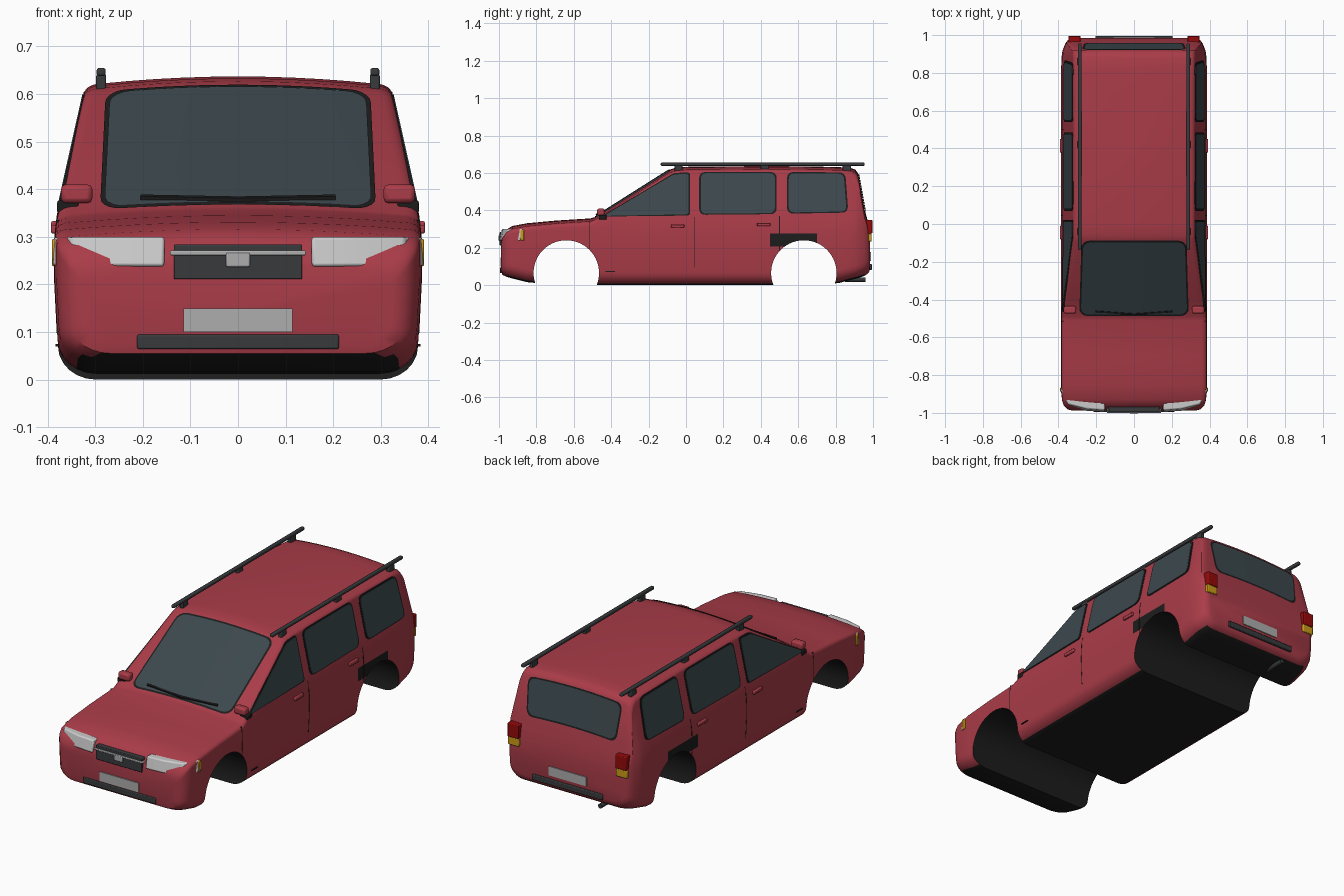
import bpy, bmesh
from math import sin, cos, pi, sqrt
from mathutils import Vector

if "Cube" in bpy.data.objects:
    bpy.data.objects.remove(bpy.data.objects["Cube"])


def material(name, rgb):
    m = bpy.data.materials.new(name)
    m.diffuse_color = (*rgb, 1)
    m.use_nodes = True
    m.node_tree.nodes["Principled BSDF"].inputs["Base Color"].default_value = m.diffuse_color
    return m


RED = material("red_paint", (0.40, 0.045, 0.065))
BLACK = material("black_plastic", (0.012, 0.012, 0.012))
DARK = material("dark_trim", (0.04, 0.042, 0.045))
GLASS = material("dark_glass", (0.045, 0.065, 0.075))
CLEAR = material("clear_lamp", (0.62, 0.62, 0.62))
TAIL = material("red_lamp", (0.3, 0.003, 0.003))
AMBER = material("amber_lamp", (0.6, 0.33, 0.01))
PLATE = material("plate_grey", (0.42, 0.42, 0.42))


def build(name, verts, faces, mat, mirror=False, bevel=0.0):
    me = bpy.data.meshes.new(name)
    me.from_pydata(verts, [], faces)
    bm = bmesh.new()
    bm.from_mesh(me)
    bmesh.ops.recalc_face_normals(bm, faces=bm.faces)
    bm.to_mesh(me)
    bm.free()
    ob = bpy.data.objects.new(name, me)
    bpy.context.collection.objects.link(ob)
    me.materials.append(mat)
    bpy.context.view_layer.objects.active = ob
    bpy.ops.object.select_all(action='DESELECT')
    ob.select_set(True)
    bpy.ops.object.shade_smooth_by_angle(angle=0.6)
    if bevel:
        b = ob.modifiers.new("bevel", 'BEVEL')
        b.width, b.segments = bevel, 2
    if mirror:
        ob.modifiers.new("mirror", 'MIRROR')
    return ob


def prism(name, ring_a, ring_b, mat, **kw):
    n = len(ring_a)
    faces = [list(range(n)), list(range(n, 2 * n))]
    faces += [(i, (i + 1) % n, n + (i + 1) % n, n + i) for i in range(n)]
    return build(name, list(ring_a) + list(ring_b), faces, mat, **kw)


def box(name, x, y, z, mat, **kw):
    def ring(h):
        return [(x[0], y[0], h), (x[1], y[0], h), (x[1], y[1], h), (x[0], y[1], h)]
    return prism(name, ring(z[0]), ring(z[1]), mat, **kw)


def lerp_table(table, t):
    for a, b in zip(table, table[1:]):
        if t <= b[0]:
            f = max(0, (t - a[0]) / (b[0] - a[0]))
            return [p + (q - p) * f for p, q in zip(a[1:], b[1:])]
    return table[-1][1:]


# Half width of the body by height
def side(z):
    return lerp_table([(0, .374), (.1, .380), (.22, .386), (.3, .385), (.345, .380), (.60, .323), (.65, .312)], z)[0]


# Body stations: y, bottom, top, side inset, top corner radius x, z
STATIONS = [
    (-.988, .075, .240, .060, .03, .02), (-.982, .055, .265, .035, .03, .02),
    (-.960, .045, .297, .013, .03, .02), (-.930, .036, .316, .004, .03, .02),
    (-.850, .016, .331, 0, .03, .02), (-.700, .003, .345, 0, .03, .02),
    (-.510, 0, .357, 0, .03, .02), (-.490, 0, .363, 0, .035, .02),
    (-.400, 0, .420, 0, .035, .02), (-.090, 0, .616, 0, .035, .02),
    (-.060, 0, .627, 0, .035, .02), (0, 0, .633, 0, .035, .02),
    (.450, 0, .637, 0, .035, .02), (.700, 0, .634, 0, .035, .02),
    (.820, .012, .631, 0, .035, .02), (.880, .028, .627, .002, .035, .025),
    (.905, .034, .618, .005, .04, .04), (.920, .038, .598, .008, .045, .05),
    (.955, .050, .405, .022, .045, .05), (.970, .060, .350, .032, .045, .04),
    (.980, .072, .285, .045, .04, .03), (.985, .090, .240, .060, .04, .02)]
CROWN = .015


def section(y, lo, top, inset, rx, rz):
    rb, rbx = min(.07, (top - lo) * .25), .08
    zb, zt = lo + rb, top - CROWN - rz
    belt = min(.345, zb + .85 * (zt - zb))
    half = [((side(zb) - inset - rbx) * f, lo) for f in (0, .5)]
    half += [(side(zb) - inset - rbx + rbx * sin(a * pi / 12), zb - rb * cos(a * pi / 12)) for a in range(7)]
    zs = [zb + (belt - zb) * i / 4 for i in range(1, 5)] + [belt + (zt - belt) * i / 4 for i in range(1, 4)]
    half += [(side(z) - inset, z) for z in zs]
    xe = side(zt) - inset - rx
    half += [(xe + rx * cos(a * pi / 10), zt + rz * sin(a * pi / 10)) for a in range(6)]
    half += [(xe * f, top - CROWN * f * f) for f in (.8, .6, .4, .2, 0)]
    return [(x, y, z) for x, z in half] + [(-x, y, z) for x, z in half[-2:0:-1]]


# Painted shell
rings = [section(*s) for s in STATIONS]
n = len(rings[0])
faces = [list(range(n)), [(len(rings) - 1) * n + i for i in range(n)]]
faces += [(r * n + i, r * n + (i + 1) % n, (r + 1) * n + (i + 1) % n, (r + 1) * n + i)
          for r in range(len(rings) - 1) for i in range(n)]
body = build("body_shell", [v for r in rings for v in r], faces, RED)

# Wheel arches cut across the whole width
ARCHES, ARCH_Z, ARCH_R = (-.64, .63), .065, .175
for yc in ARCHES:
    def circle(x):
        return [(x, yc + ARCH_R * cos(i * pi / 28), ARCH_Z + ARCH_R * sin(i * pi / 28)) for i in range(56)]
    cutter = prism("arch_cutter", circle(-.6), circle(.6), RED)
    cutter.hide_render = True
    mod = body.modifiers.new("arch", 'BOOLEAN')
    mod.operation, mod.solver, mod.object = 'DIFFERENCE', 'EXACT', cutter
    bpy.context.view_layer.objects.active = body
    bpy.ops.object.modifier_apply(modifier=mod.name)
    bpy.data.objects.remove(cutter)

# Black floor and arch linings
body.data.materials.clear()
body.data.materials.append(RED)
body.data.materials.append(BLACK)
for p in body.data.polygons:
    c = p.center
    in_arch = any(sqrt((c.y - a) ** 2 + (c.z - ARCH_Z) ** 2) < ARCH_R + .0005 for a in ARCHES)
    p.material_index = int(in_arch or (p.normal.z < -.85 and c.z < .1))
bpy.ops.object.select_all(action='DESELECT')
body.select_set(True)
bpy.context.view_layer.objects.active = body
bpy.ops.object.shade_smooth_by_angle(angle=0.6)


def rounded(pts, r):
    out = []
    for i, p in enumerate(pts):
        p, a, b = Vector(p), Vector(pts[i - 1]), Vector(pts[(i + 1) % len(pts)])
        s, e = p + (a - p).normalized() * r, p + (b - p).normalized() * r
        out += [s * (1 - t) ** 2 + p * 2 * t * (1 - t) + e * t * t for t in (0, .25, .5, .75, 1)]
    return out


# Side windows with dark seals
WINDOWS = {"front_door_window": ([(-.45, .367), (.022, .372), (.022, .603), (-.065, .600)], .018),
           "rear_door_window": ([(.07, .376), (.485, .380), (.485, .605), (.07, .605)], .035),
           "cargo_window": ([(.54, .382), (.868, .388), (.852, .603), (.54, .605)], .035)}
for name, (pts, r) in WINDOWS.items():
    outline = rounded(pts, r)
    mid = sum(outline, Vector((0, 0))) / len(outline)
    for part, k, off, mat in ((name + "_seal", 0, .002, BLACK), (name, .010, .004, GLASS)):
        loop = [p + (mid - p).normalized() * k for p in outline]
        prism(part, [(side(z) + off, y, z) for y, z in loop],
              [(side(z) - .012, y, z) for y, z in loop], mat, mirror=True)


# Windscreen and tailgate glass follow the crowned body
def screen(name, y0, y1, w0, w1, r, dy, dz, mat):
    rows, cols, verts = 24, 12, []
    for i in range(rows + 1):
        v = (1 - cos(pi * i / rows)) / 2
        y = y0 + (y1 - y0) * v
        lo, top, inset, rx, rz = lerp_table(STATIONS, y)
        z0, z1 = lerp_table(STATIONS, y0)[1], lerp_table(STATIONS, y1)[1]
        d = min(v, 1 - v) * Vector((y1 - y0, z1 - z0)).length
        w = w0 + (w1 - w0) * v - (r - sqrt(r * r - (r - d) ** 2) if d < r else 0)
        xe = side(top - CROWN - rz) - inset - rx
        for j in range(cols + 1):
            x = w * (2 * j / cols - 1)
            verts.append((x, y + dy, top - CROWN * (x / xe) ** 2 + dz))
    m = cols + 1
    build(name, verts, [(i * m + j, i * m + j + 1, (i + 1) * m + j + 1, (i + 1) * m + j)
                        for i in range(rows) for j in range(cols)], mat)


screen("windscreen_seal", -.487, -.088, .290, .278, .045, 0, .003, BLACK)
screen("windscreen", -.480, -.098, .281, .269, .04, 0, .005, GLASS)
screen("tailgate_glass_seal", .919, .956, .277, .262, .04, .003, 0, BLACK)
screen("tailgate_glass", .921, .954, .268, .253, .035, .005, 0, GLASS)

# Wiper blades
for s, name in ((1, "left_wiper"), (-1, "right_wiper")):
    def bar(x, y, z):
        return [(s * x, y - .004, z), (s * x, y + .004, z + .004), (s * x, y + .002, z + .012), (s * x, y - .006, z + .008)]
    prism(name, bar(0, -.477, .373), bar(.205, -.462, .377), BLACK)

# Headlamps wrapping round the corner, with amber ends
plan = [(.155, -.94), (.155, -.997), (.25, -.990), (.350, -.965), (.391, -.885), (.365, -.885)]
prism("headlamp", [(x, y, .238) for x, y in plan],
      [(x * .998, y + .012, .300) for x, y in plan], CLEAR, mirror=True, bevel=.006)
box("front_indicator", (.36, .391), (-.886, -.866), (.238, .296), AMBER, mirror=True, bevel=.004)

# Front trim
box("grille", (-.135, .135), (-.996, -.94), (.211, .284), DARK, bevel=.003)
box("grille_bar", (-.143, .143), (-1, -.975), (.261, .271), PLATE, bevel=.003)
box("grille_centre_block", (-.025, .025), (-1.002, -.97), (.237, .267), PLATE, bevel=.003)
box("front_plate", (-.114, .114), (-.993, -.98), (.100, .149), PLATE)
box("front_bumper_strip", (-.212, .212), (-.995, -.96), (.064, .095), DARK, bevel=.004)

# Tail lamps and rear trim
box("tail_lamp", (.283, .347), (.94, .996), (.275, .348), TAIL, mirror=True, bevel=.004)
box("rear_indicator", (.283, .347), (.94, .993), (.233, .275), AMBER, mirror=True, bevel=.004)
box("rear_plate", (-.11, .11), (.975, .990), (.130, .178), PLATE)
box("rear_bumper_strip", (-.205, .205), (.955, .995), (.082, .112), DARK, bevel=.004)


def pipe(y):
    return [(-.17 + .012 * cos(i * pi / 8), y, .03 + .012 * sin(i * pi / 8)) for i in range(16)]


prism("exhaust_pipe", pipe(.85), pipe(.96), DARK)

# Door mirrors
box("door_mirror", (.306, .372), (-.475, -.435), (.371, .410), RED, mirror=True, bevel=.010)
box("mirror_bracket", (.335, .380), (-.465, -.425), (.350, .376), BLACK, mirror=True, bevel=.004)

# Roof rails on feet
box("roof_rail", (.278, .297), (-.135, .955), (.638, .655), DARK, mirror=True, bevel=.005)
for y in (-.04, .42, .86):
    box("roof_rail_foot", (.277, .298), (y - .022, y + .022), (.605, .642), DARK, mirror=True, bevel=.004)

# Door handles and shut lines
for y, z in ((-.045, .316), (.415, .324)):
    box("door_handle", (.375, .393), (y - .036, y + .036), (z - .009, z + .009), RED, mirror=True, bevel=.004)
for y, lo, hi in ((-.515, .19, .335), (.045, .095, .365), (.5, .185, .37)):
    zs = [lo + (hi - lo) * i / 8 for i in range(9)]
    strip = [(side(z) + .001, z) for z in zs] + [(side(z) - .01, z) for z in reversed(zs)]
    prism("door_shut_line", [(x, y - .0015, z) for x, z in strip],
          [(x, y + .0015, z) for x, z in strip], BLACK, mirror=True)
box("sill_slot", (.37, .383), (-.43, -.38), (.070, .075), BLACK, mirror=True)
